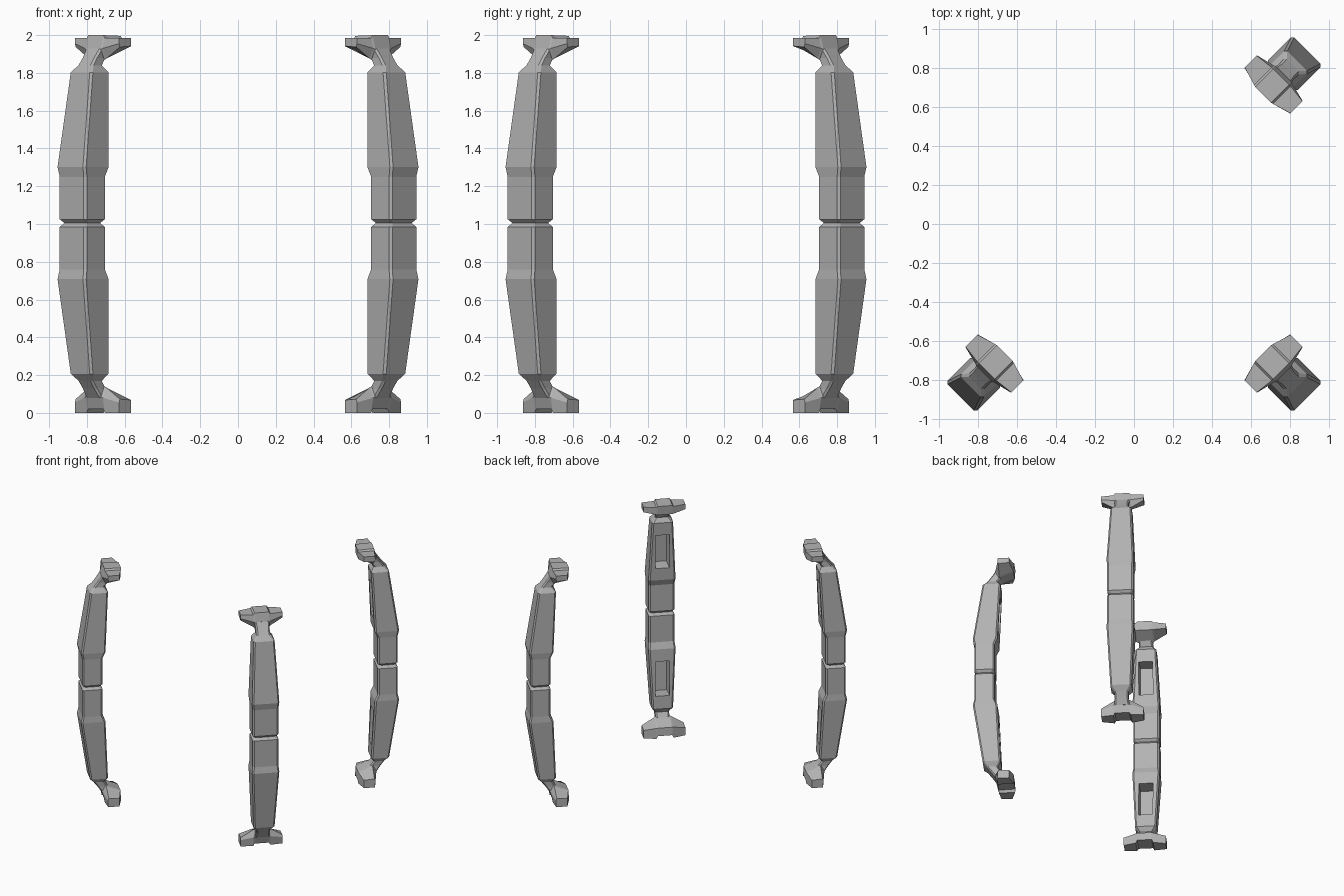
import bpy, bmesh, math
from mathutils import Matrix, Vector

cube = bpy.data.objects.get("Cube")
if cube:
    bpy.data.objects.remove(cube, do_unlink=True)

GREY = (0.45, 0.45, 0.45, 1)
metal = bpy.data.materials.new("plain_grey")
metal.use_nodes = True
metal.diffuse_color = GREY
metal.node_tree.nodes["Principled BSDF"].inputs["Base Color"].default_value = GREY

MID = 1.005      # height of the joint between the two halves
CUT = 0.012      # corner chamfer


def octagon(h, inner, outer, half):
    """Chamfered rectangle; x is the distance from the model's axis."""
    a, b, c = inner + CUT, outer - CUT, half - CUT
    return [(inner, -c, h), (inner, c, h), (a, half, h), (b, half, h),
            (outer, c, h), (outer, -c, h), (b, -half, h), (a, -half, h)]


def loft(bm, rings):
    """Skin a list of equal rings, cap the ends, return the side faces by band."""
    loops = [[bm.verts.new(p) for p in ring] for ring in rings]
    n = len(loops[0])
    bands = [[bm.faces.new((lo[i], lo[(i + 1) % n], hi[(i + 1) % n], hi[i]))
              for i in range(n)] for lo, hi in zip(loops, loops[1:])]
    bm.faces.new(loops[0][::-1])
    bm.faces.new(loops[-1])
    bmesh.ops.recalc_face_normals(bm, faces=bm.faces)
    return bands


def finish(bm, name, angle, side):
    """Flip to the upper or lower half and turn to the corner."""
    place = (Matrix.Translation((0, 0, MID)) @ Matrix.Rotation(angle, 4, "Z")
             @ Matrix.Diagonal((1, 1, side, 1)))
    bm.transform(place)
    bmesh.ops.recalc_face_normals(bm, faces=bm.faces)
    mesh = bpy.data.meshes.new(name)
    bm.to_mesh(mesh)
    bm.free()
    mesh.materials.append(metal)
    bpy.context.collection.objects.link(bpy.data.objects.new(name, mesh))


def pillar_half(name, angle, side):
    bm = bmesh.new()
    bands = loft(bm, [
        octagon(0.0, 1.105, 1.227, 0.084),
        octagon(0.02, 1.087, 1.245, 0.102),
        octagon(0.245, 1.087, 1.245, 0.102),
        octagon(0.297, 1.064, 1.256, 0.107),
        octagon(0.798, 1.04, 1.181, 0.083),
        octagon(0.835, 1.064, 1.15, 0.056),
        octagon(0.875, 1.035, 1.12, 0.054),
        octagon(0.925, 0.99, 1.085, 0.06),
    ])
    # recessed slot in the long inner face
    face = bands[3][0]
    bmesh.ops.inset_individual(bm, faces=[face], thickness=0.02)
    for v in face.verts:
        h = 0.40 if v.co.z < 0.55 else 0.69
        v.co = Vector((1.064 - 0.048 * (h - 0.297), math.copysign(0.055, v.co.y), h))
    face.normal_update()
    bmesh.ops.inset_individual(bm, faces=[face], thickness=0.006, depth=-0.11)
    finish(bm, name, angle, side)


def clamp(name, angle, side, centre, lobe):
    """Raised centre block with a tapering lobe on each side."""
    def block(y):
        return [(0.935, y, centre - 0.004), (1.065, y, centre),
                (1.085, y, 0.92), (1.055, y, 0.865), (0.94, y, 0.915)]

    def root(y):
        return [(0.938, y, lobe), (1.065, y, lobe),
                (1.08, y, 0.925), (1.052, y, 0.872), (0.942, y, 0.917)]

    def tip(y):
        return [(0.967, y, lobe), (1.054, y, lobe),
                (1.056, y, 0.95), (1.05, y, 0.932), (0.965, y, 0.937)]

    bm = bmesh.new()
    loft(bm, [tip(-0.165), root(-0.068), block(-0.057),
              block(0.057), root(0.068), tip(0.165)])
    finish(bm, name, angle, side)


# three pillars standing at corners of a square
for corner, degrees in (("front_right", 225), ("front_left", 315), ("back_left", 45)):
    turn = math.radians(degrees)
    pillar_half(corner + "_upper_pillar", turn, 1)
    pillar_half(corner + "_lower_pillar", turn, -1)
    clamp(corner + "_top_clamp", turn, 1, 0.995, 0.98)
    clamp(corner + "_foot_clamp", turn, -1, 0.985, 1.005)
